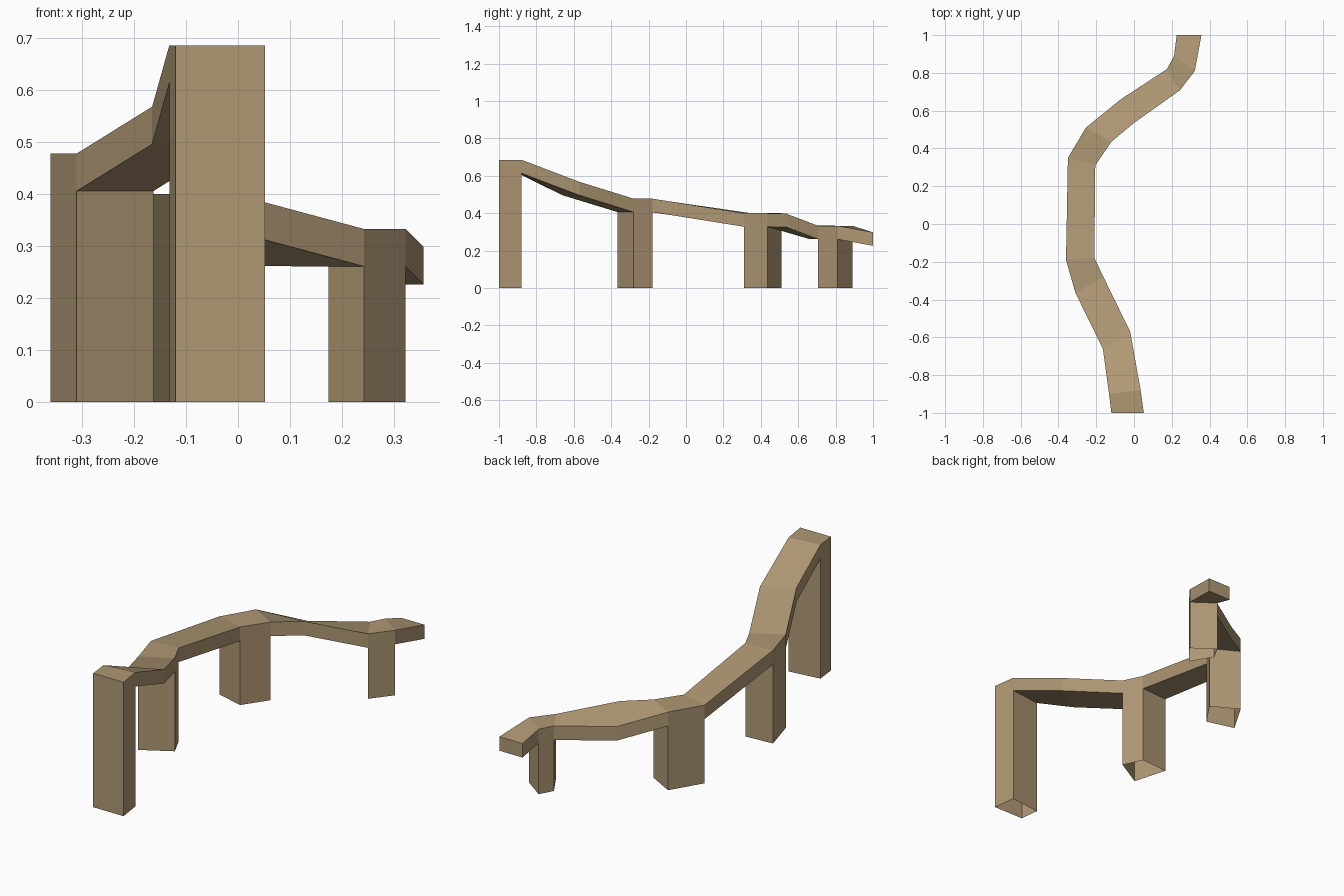
import bpy, bmesh

if "Cube" in bpy.data.objects:
    bpy.data.objects.remove(bpy.data.objects["Cube"])

THICK = 0.072  # deck thickness

# Cross-sections along the walkway: left x, left y, left z, right x, right y, right z (top edges)
SECTIONS = [
    (-0.120, -1.00, 0.686, 0.052, -1.00, 0.686),
    (-0.132, -0.90, 0.686, 0.035, -0.88, 0.686),
    (-0.165, -0.66, 0.568, -0.020, -0.57, 0.568),
    (-0.310, -0.365, 0.478, -0.162, -0.28, 0.478),
    (-0.360, -0.19, 0.478, -0.210, -0.18, 0.478),
    (-0.350, 0.35, 0.400, -0.205, 0.31, 0.400),
    (-0.255, 0.51, 0.400, -0.120, 0.435, 0.400),
    (-0.070, 0.66, 0.334, 0.000, 0.535, 0.398),
    (0.174, 0.82, 0.333, 0.242, 0.707, 0.333),
    (0.212, 0.89, 0.333, 0.322, 0.81, 0.333),
    (0.226, 1.00, 0.298, 0.357, 1.00, 0.298),
]
PIERS = [0, 3, 5, 8]  # segments that stand on a pier

tan = bpy.data.materials.new("tan stone")
tan.diffuse_color = (0.43, 0.315, 0.175, 1)
tan.use_nodes = True
tan.node_tree.nodes["Principled BSDF"].inputs["Base Color"].default_value = tan.diffuse_color


def finish(bm, name):
    bmesh.ops.recalc_face_normals(bm, faces=bm.faces)
    mesh = bpy.data.meshes.new(name)
    bm.to_mesh(mesh)
    bm.free()
    mesh.materials.append(tan)
    bpy.context.collection.objects.link(bpy.data.objects.new(name, mesh))


# Winding deck: top, sides and underside (open where a hollow pier joins)
bm = bmesh.new()
rings = []
for lx, ly, lz, rx, ry, rz in SECTIONS:
    rings.append([bm.verts.new(p) for p in (
        (lx, ly, lz), (rx, ry, rz), (rx, ry, rz - THICK), (lx, ly, lz - THICK))])
for i, (a, b) in enumerate(zip(rings, rings[1:])):
    for k in range(4):
        if k == 2 and i in PIERS:
            continue
        n = (k + 1) % 4
        bm.faces.new((a[k], a[n], b[n], b[k]))
bm.faces.new(rings[0])
bm.faces.new(rings[-1])
finish(bm, "walkway_deck")

# Piers: hollow four-sided walls from the underside to the ground
for count, i in enumerate(PIERS, 1):
    a, b = SECTIONS[i], SECTIONS[i + 1]
    corners = [a[0:3], a[3:6], b[3:6], b[0:3]]
    bm = bmesh.new()
    top = [bm.verts.new((x, y, z - THICK)) for x, y, z in corners]
    foot = [bm.verts.new((x, y, 0)) for x, y, z in corners]
    for k in range(4):
        n = (k + 1) % 4
        bm.faces.new((foot[k], foot[n], top[n], top[k]))
    finish(bm, f"pier_{count}")
